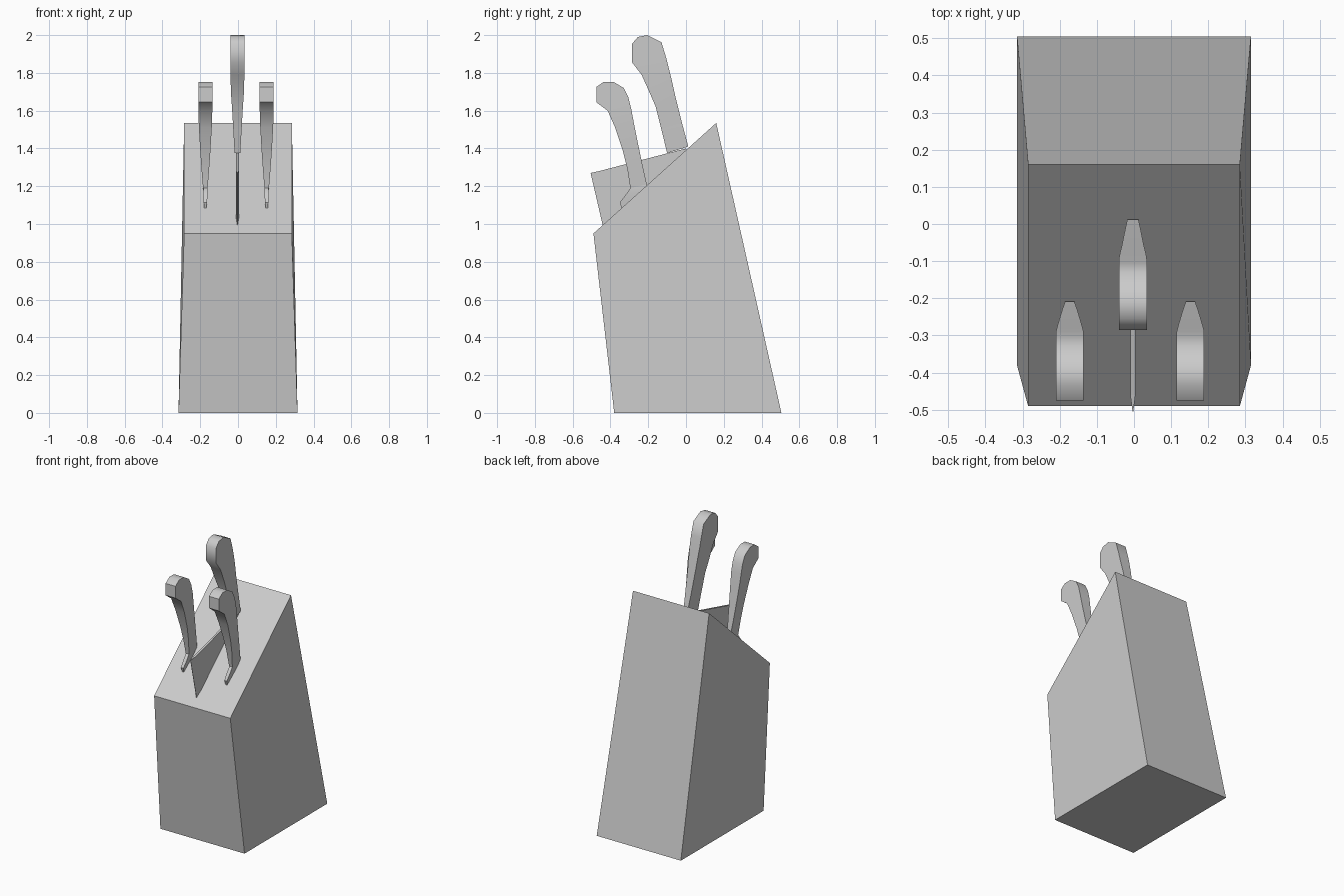
import bpy
import bmesh
from math import radians

if "Cube" in bpy.data.objects:
    bpy.data.objects.remove(bpy.data.objects["Cube"], do_unlink=True)

grey = bpy.data.materials.new("plain grey")
grey.use_nodes = True
GREY = (0.6, 0.6, 0.6, 1)
grey.diffuse_color = GREY
grey.node_tree.nodes["Principled BSDF"].inputs["Base Color"].default_value = GREY


def loft(name, stations, x=0.0, smooth=True):
    """Skin four-cornered sections: (front y, z), (back y, z), half width."""
    bm = bmesh.new()
    rings = []
    for front, back, w in stations:
        rings.append([bm.verts.new((sx * w, y, z)) for sx, (y, z) in
                      ((-1, front), (1, front), (1, back), (-1, back))])
    for a, b in zip(rings, rings[1:]):
        for i in range(4):
            j = (i + 1) % 4
            bm.faces.new((a[i], a[j], b[j], b[i]))
    bm.faces.new(rings[0][::-1])
    bm.faces.new(rings[-1])
    bmesh.ops.recalc_face_normals(bm, faces=bm.faces)
    mesh = bpy.data.meshes.new(name)
    bm.to_mesh(mesh)
    bm.free()
    mesh.materials.append(grey)
    ob = bpy.data.objects.new(name, mesh)
    ob.location.x = x
    bpy.context.collection.objects.link(ob)
    if smooth:
        bpy.ops.object.select_all(action="DESELECT")
        ob.select_set(True)
        bpy.context.view_layer.objects.active = ob
        bpy.ops.object.shade_smooth_by_angle(angle=radians(50))
    return ob


# Leaning block with a slanted top
loft("block", [((-0.38, 0), (0.505, 0), 0.315),
               ((-0.49, 0.95), (0.16, 1.535), 0.285)], smooth=False)

# Large handle, base to rounded butt
loft("large_handle", [
    ((-0.10, 1.375), (0.012, 1.41), 0.015),
    ((-0.13, 1.50), (-0.02, 1.53), 0.022),
    ((-0.16, 1.62), (-0.055, 1.67), 0.029),
    ((-0.19, 1.69), (-0.075, 1.76), 0.034),
    ((-0.235, 1.79), (-0.09, 1.82), 0.037),
    ((-0.285, 1.855), (-0.105, 1.88), 0.038),
    ((-0.285, 1.955), (-0.13, 1.963), 0.038),
    ((-0.255, 1.99), (-0.205, 2.0), 0.038)], x=-0.003)

# Broad blade, thin at its cutting edge, sunk into the block
loft("large_blade", [
    ((-0.505, 1.27), (-0.371, 0.69), 0.001),
    ((-0.46, 1.28), (-0.32, 0.69), 0.007),
    ((0.0, 1.4), (0.15, 0.75), 0.007)], x=-0.003, smooth=False)

# Pair of small knives
for side, x in (("right", -0.173), ("left", 0.152)):
    loft(side + "_small_handle", [
        ((-0.295, 1.19), (-0.208, 1.21), 0.012),
        ((-0.31, 1.29), (-0.23, 1.31), 0.020),
        ((-0.335, 1.39), (-0.253, 1.42), 0.027),
        ((-0.375, 1.51), (-0.277, 1.54), 0.034),
        ((-0.415, 1.60), (-0.29, 1.61), 0.037),
        ((-0.475, 1.645), (-0.305, 1.67), 0.037),
        ((-0.475, 1.725), (-0.33, 1.72), 0.037),
        ((-0.435, 1.753), (-0.385, 1.753), 0.037)], x=x)
    loft(side + "_small_blade", [
        ((-0.29, 1.195), (-0.21, 1.21), 0.010),
        ((-0.315, 1.16), (-0.205, 1.18), 0.012),
        ((-0.35, 1.115), (-0.195, 1.13), 0.009),
        ((-0.34, 1.08), (-0.18, 1.08), 0.005),
        ((-0.28, 0.8), (-0.11, 0.8), 0.005)], x=x)
